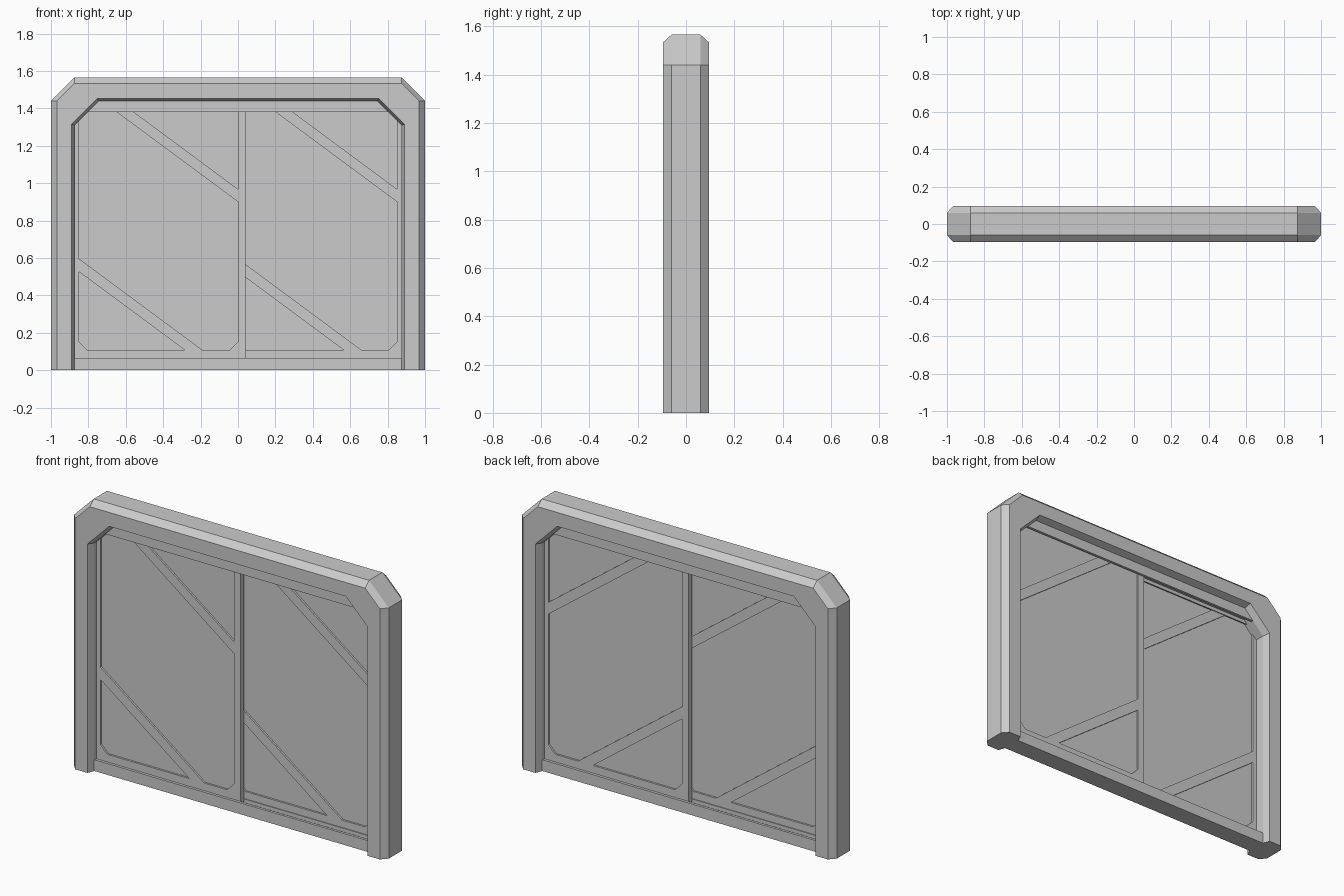
import bpy
import bmesh

cube = bpy.data.objects.get("Cube")
if cube:
    bpy.data.objects.remove(cube, do_unlink=True)

grey = bpy.data.materials.new("light_grey_metal")
grey.use_nodes = True
GREY = (0.6, 0.6, 0.6, 1)
grey.diffuse_color = GREY
grey.node_tree.nodes["Principled BSDF"].inputs["Base Color"].default_value = GREY


def finish(name, bm):
    bmesh.ops.recalc_face_normals(bm, faces=bm.faces)
    mesh = bpy.data.meshes.new(name)
    bm.to_mesh(mesh)
    bm.free()
    mesh.materials.append(grey)
    obj = bpy.data.objects.new(name, mesh)
    bpy.context.collection.objects.link(obj)
    return obj


def prism(bm, start, end):
    """Solid between two matching outlines."""
    a = [bm.verts.new(p) for p in start]
    b = [bm.verts.new(p) for p in end]
    bm.faces.new(a)
    bm.faces.new(b[::-1])
    for i in range(len(a)):
        j = (i + 1) % len(a)
        bm.faces.new((a[i], a[j], b[j], b[i]))


def slab(bm, outline, y0, y1):
    prism(bm, [(x, y0, z) for x, z in outline], [(x, y1, z) for x, z in outline])


# Arched frame: nested outlines lofted from the back, around the outside, to the front
def arch(side, height, corner_x, top):
    half = [(side, 0), (side, height), (corner_x, top)]
    return half + [(-x, z) for x, z in reversed(half)]


outer = arch(1.0, 1.44, 0.875, 1.565)
bevel = arch(0.968, 1.44, 0.875, 1.533)
mouth = arch(0.89, 1.315, 0.752, 1.453)
throat = arch(0.875, 1.309, 0.746, 1.438)
section = [(throat, 0.055), (mouth, 0.095), (bevel, 0.095), (outer, 0.06)]
section += [(loop, -y) for loop, y in reversed(section)]

bm = bmesh.new()
rings = [[bm.verts.new((x, y, z)) for x, z in loop] for loop, y in section]
for k, ring in enumerate(rings):
    after = rings[(k + 1) % len(rings)]
    for i in range(len(ring) - 1):
        bm.faces.new((ring[i], ring[i + 1], after[i + 1], after[i]))
for end in (0, -1):
    bm.faces.new([ring[end] for ring in rings])
finish("door_frame", bm)


# Sill and header: grooved track profiles run across the opening
def track(name, base, lip, half_width):
    groove = lip + (0.02 if base > lip else -0.02)
    half = [(0.055, base), (0.055, lip), (0.04, lip), (0.04, groove),
            (0.004, groove), (0.004, lip)]
    profile = half + [(-y, z) for y, z in reversed(half)]
    bm = bmesh.new()
    prism(bm, [(-half_width, y, z) for y, z in profile],
          [(half_width, y, z) for y, z in profile])
    finish(name, bm)


track("sill", 0, 0.065, 0.879)
track("header", 1.45, 1.38, 0.83)

# Sliding leaves: thin core with raised stiles, rail, diagonal braces and corner gussets
WIDTH, LOW, HIGH, SLOPE = 0.85, 0.107, 1.40, 0.74
MARGIN, CUT = 0.04, 0.045


def leaf(name, x0, y0, y1):
    x1 = x0 + WIDTH
    bm = bmesh.new()

    def box(xa, xb, za, zb, inset=0.0):
        slab(bm, [(xa, za), (xb, za), (xb, zb), (xa, zb)], y0 + inset, y1 - inset)

    box(x0, x1, LOW, HIGH, 0.011)
    for xa, xb in ((x0 - MARGIN, x0), (x1, x1 + MARGIN)):
        box(xa, xb, 0.05, HIGH)
    box(x0, x1, 0.05, LOW)

    # Lower brace runs from the left stile to the bottom rail
    near, far = 0.526, 0.596
    slab(bm, [(x0, near), (x0 + (near - LOW) / SLOPE, LOW),
              (x0 + (far - LOW) / SLOPE, LOW), (x0, far)], y0, y1)
    # Upper brace runs from the top to the right stile
    near, far = 0.9, 0.968
    slab(bm, [(x1, near), (x1, far), (x1 - (HIGH - far) / SLOPE, HIGH),
              (x1 - (HIGH - near) / SLOPE, HIGH)], y0, y1)
    # Gussets in the bottom corners
    for x, d in ((x0, CUT), (x1, -CUT)):
        slab(bm, [(x, LOW), (x + d, LOW), (x, LOW + CUT)], y0, y1)
    finish(name, bm)


leaf("right_door_leaf", -WIDTH, -0.036, -0.001)
leaf("left_door_leaf", 0, 0.001, 0.036)
